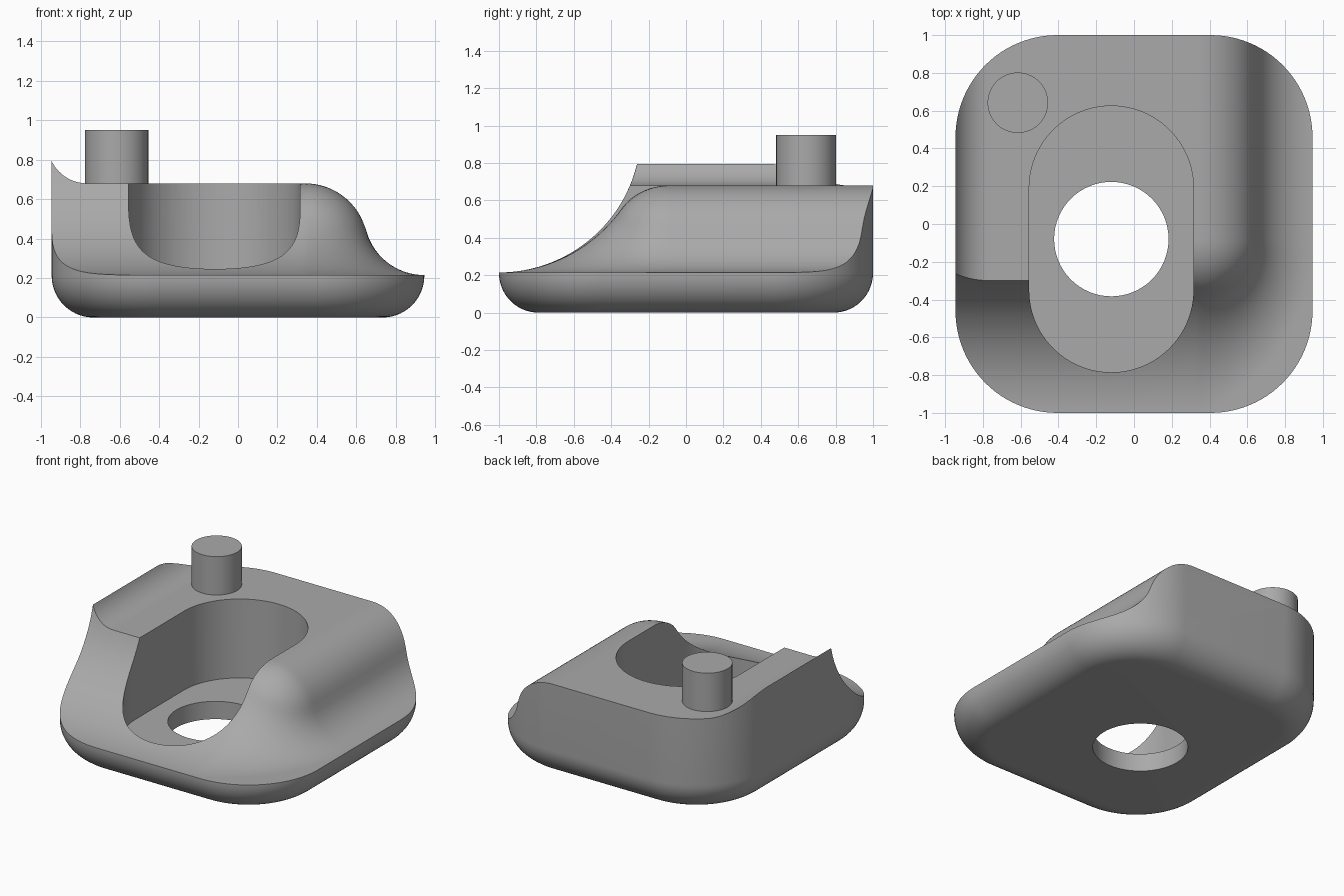
import bpy, bmesh
from math import sqrt, sin, cos, pi, atan2, hypot

if "Cube" in bpy.data.objects:
    bpy.data.objects.remove(bpy.data.objects["Cube"])

HALF_X, HALF_Y, CORNER = 0.945, 1.0, 0.54
TOP, RIM, FLOOR = 0.68, 0.215, 0.125
NOSE_X, NOSE_Y, NOSE_R = 0.34, -0.09, 0.32
FRONT_R = 0.76          # hollow across the front
LIP_R, LIP_X = 0.2, -0.765   # upturned lip on the model's right edge
SLOT_X = -0.12

gray = bpy.data.materials.new("plain_gray")
gray.use_nodes = True
gray.diffuse_color = (0.4, 0.4, 0.4, 1)
gray.node_tree.nodes["Principled BSDF"].inputs["Base Color"].default_value = (0.4, 0.4, 0.4, 1)


def make(name, bm):
    bmesh.ops.recalc_face_normals(bm, faces=bm.faces[:])
    mesh = bpy.data.meshes.new(name)
    bm.to_mesh(mesh)
    bm.free()
    obj = bpy.data.objects.new(name, mesh)
    bpy.context.collection.objects.link(obj)
    mesh.materials.append(gray)
    return obj


def activate(obj):
    bpy.ops.object.select_all(action='DESELECT')
    obj.select_set(True)
    bpy.context.view_layer.objects.active = obj


def rounded_rect(hx, hy, r, cx=0, cy=0, seg=24):
    """Outline of a rectangle with round corners, counter-clockwise."""
    pts = []
    for k, (sx, sy) in enumerate([(1, 1), (-1, 1), (-1, -1), (1, -1)]):
        for i in range(seg + 1):
            a = (k + i / seg) * pi / 2
            pts.append((cx + sx * (hx - r) + r * cos(a), cy + sy * (hy - r) + r * sin(a)))
    return pts


def stack(name, layers):
    """Solid from outlines stacked at given heights."""
    bm = bmesh.new()
    rings = [[bm.verts.new((x, y, z)) for x, y in pts] for pts, z in layers]
    n = len(rings[0])
    for a, b in zip(rings, rings[1:]):
        for i in range(n):
            j = (i + 1) % n
            bm.faces.new((a[i], a[j], b[j], b[i]))
    bm.faces.new(rings[0][::-1])
    bm.faces.new(rings[-1])
    bmesh.ops.remove_doubles(bm, verts=bm.verts[:], dist=1e-5)
    return make(name, bm)


def circle(cx, cy, r, n=64):
    return [(cx + r * cos(2 * pi * i / n), cy + r * sin(2 * pi * i / n)) for i in range(n)]


# Heights of the sculpted top
def lip(x):
    d = max(0, LIP_X - x)
    return TOP + LIP_R - sqrt(max(0, LIP_R ** 2 - d * d))


def hollow(y):
    d = min(max(0, y + 1), FRONT_R)
    return RIM + FRONT_R - sqrt(FRONT_R ** 2 - d * d)


def shoulder(d, reach):
    """Convex round running into a concave one that ends level at the rim."""
    low = TOP - NOSE_R
    rise = low - RIM
    r = (reach ** 2 + rise ** 2 - NOSE_R ** 2) / (2 * (NOSE_R + rise))
    turn = NOSE_R * reach / (r + NOSE_R)
    if d <= 0:
        return TOP
    if d < turn:
        return low + sqrt(NOSE_R ** 2 - d * d)
    if d < reach:
        return RIM + r - sqrt(r * r - (reach - d) ** 2)
    return RIM


def nose(x, y):
    side, front = HALF_X - NOSE_X, 1 + NOSE_Y
    dx, dy = x - NOSE_X, NOSE_Y - y
    if dy <= 0:
        return shoulder(dx, side)
    if dx <= 0:
        return shoulder(dy, front)
    t = atan2(dy, dx) / (pi / 2)
    return shoulder(hypot(dx, dy), side + (front - side) * t * t)


def height(x, y):
    left = min(lip(x), hollow(y))
    t = min(1, max(0, (x - SLOT_X) / (NOSE_X - SLOT_X)))
    return left * (1 - t) + nose(x, y) * t


def crease(x):
    """Where the front hollow meets the plateau or lip."""
    return -1 + sqrt(FRONT_R ** 2 - (RIM + FRONT_R - lip(x)) ** 2)


# Cutter whose underside is the sculpted top
xs = [-0.96 + 1.92 * i / 110 for i in range(111)]
bm = bmesh.new()
grid = []
for x in xs:
    c = crease(x)
    ys = [-1.03 + (c + 1.03) * j / 44 for j in range(44)]
    ys += [c + (1.03 - c) * j / 50 for j in range(51)]
    grid.append([bm.verts.new((x, y, height(x, y))) for y in ys])
for a, b in zip(grid, grid[1:]):
    for j in range(len(a) - 1):
        bm.faces.new((a[j], b[j], b[j + 1], a[j + 1]))
edges = [e for e in bm.edges if e.is_boundary]
new = bmesh.ops.extrude_edge_only(bm, edges=edges)["geom"]
for v in new:
    if isinstance(v, bmesh.types.BMVert):
        v.co.z = 1.3
bmesh.ops.contextual_create(bm, geom=[e for e in new if isinstance(e, bmesh.types.BMEdge)])
top_cutter = make("top_cutter", bm)

# Base block with a rounded underside
round_r = 0.212
layers = []
for i in range(15):
    a = pi / 2 * i / 14
    inset = round_r * (1 - sin(a))
    layers.append((rounded_rect(HALF_X - inset, HALF_Y - inset, CORNER - inset),
                   round_r * (1 - cos(a))))
layers.append((rounded_rect(HALF_X, HALF_Y, CORNER), 1.0))
body = stack("base_block", layers)

# Slot pocket and through hole
slot = rounded_rect(0.435, 0.705, 0.435, SLOT_X, -0.08)
slot_cutter = stack("slot_cutter", [(slot, FLOOR), (slot, 1.4)])
hole = circle(SLOT_X, -0.08, 0.303)
hole_cutter = stack("hole_cutter", [(hole, -0.2), (hole, 0.4)])

for cutter in (top_cutter, slot_cutter, hole_cutter):
    cutter.hide_render = True
    mod = body.modifiers.new("cut", 'BOOLEAN')
    mod.operation, mod.solver, mod.object = 'DIFFERENCE', 'EXACT', cutter
    activate(body)
    bpy.ops.object.modifier_apply(modifier=mod.name)
    bpy.data.objects.remove(cutter)

# Locating pin standing on the plateau
pin_ring = circle(-0.615, 0.642, 0.16)
pin = stack("locating_pin", [(pin_ring, TOP - 0.03), (pin_ring, 0.95)])

for obj in (body, pin):
    activate(obj)
    bpy.ops.object.shade_smooth_by_angle(angle=pi / 6)
